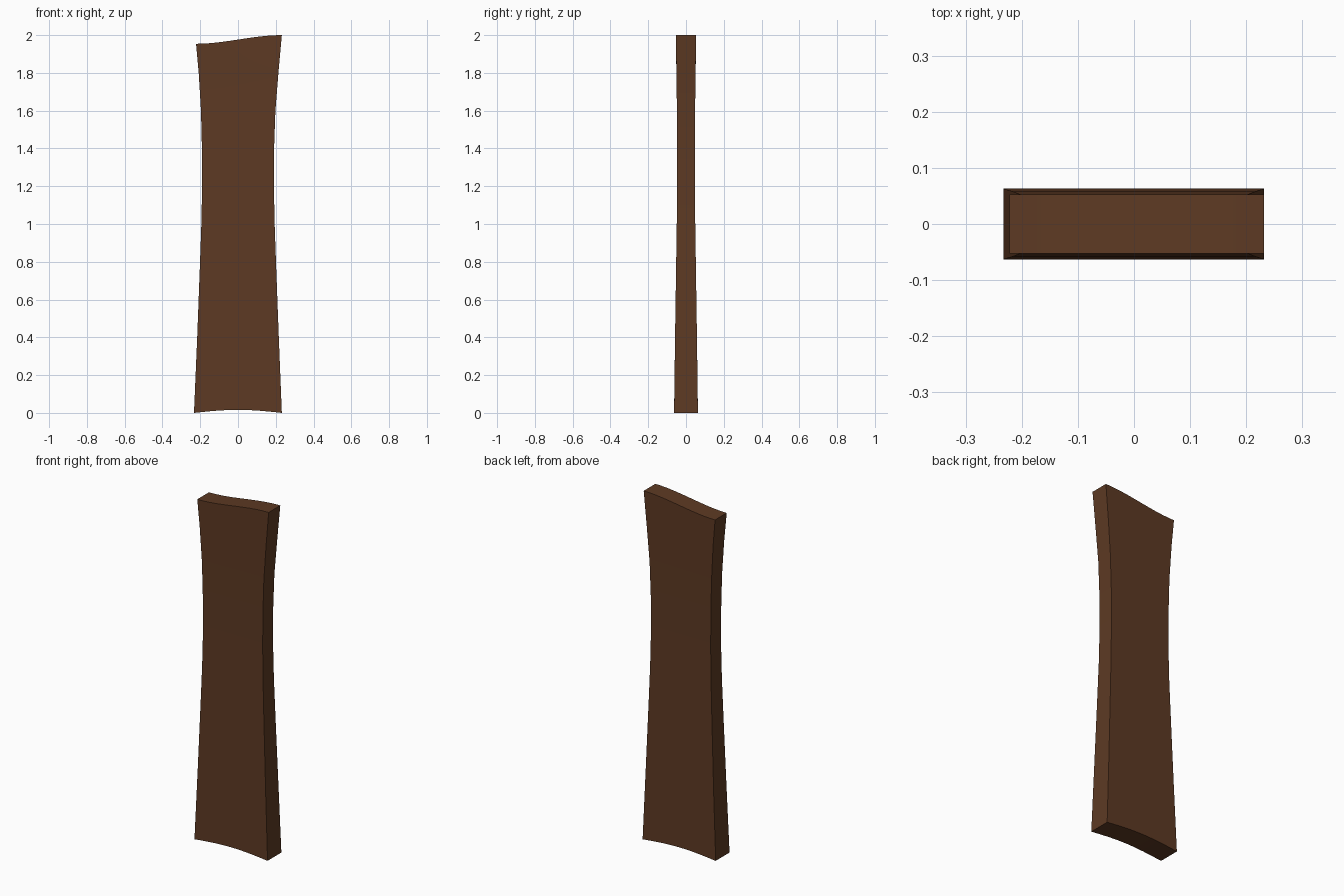
import bpy, bmesh, math

if "Cube" in bpy.data.objects:
    bpy.data.objects.remove(bpy.data.objects["Cube"])

# Side profile stations: height, left x, right x, half thickness
STATIONS = [
    (0.00, -0.233, 0.232, 0.063),
    (0.40, -0.216, 0.216, 0.058),
    (0.80, -0.201, 0.201, 0.052),
    (1.00, -0.194, 0.194, 0.049),
    (1.20, -0.190, 0.190, 0.047),
    (1.40, -0.191, 0.191, 0.047),
    (1.60, -0.196, 0.198, 0.048),
    (1.80, -0.208, 0.214, 0.051),
    (1.98, -0.222, 0.232, 0.053),
]
COLS = 12
last = len(STATIONS) - 1


def height(row, t):
    """Arched bottom edge, S-curved sloping top edge, level rows between."""
    if row == 0:
        return 0.016 * math.sin(math.pi * t)
    if row == last:
        return 1.954 + 0.046 * t * t * (3 - 2 * t)
    return STATIONS[row][0]


# Plank skin: a front and a back grid joined around the rim
bm = bmesh.new()
grid = {}
for r, (z, xl, xr, half) in enumerate(STATIONS):
    for c in range(COLS + 1):
        t = c / COLS
        for s in (-1, 1):
            grid[r, c, s] = bm.verts.new((xl + (xr - xl) * t, s * half, height(r, t)))

for r in range(last):
    for c in range(COLS):
        for s in (-1, 1):
            bm.faces.new([grid[r, c, s], grid[r, c + 1, s],
                          grid[r + 1, c + 1, s], grid[r + 1, c, s]])
    for c in (0, COLS):
        bm.faces.new([grid[r, c, -1], grid[r, c, 1],
                      grid[r + 1, c, 1], grid[r + 1, c, -1]])
for c in range(COLS):
    for r in (0, last):
        bm.faces.new([grid[r, c, -1], grid[r, c + 1, -1],
                      grid[r, c + 1, 1], grid[r, c, 1]])
bmesh.ops.recalc_face_normals(bm, faces=bm.faces)

mesh = bpy.data.meshes.new("wooden_plank")
bm.to_mesh(mesh)
bm.free()
plank = bpy.data.objects.new("wooden_plank", mesh)
bpy.context.collection.objects.link(plank)

# Dark brown wood
wood = bpy.data.materials.new("dark_wood")
wood.diffuse_color = (0.11, 0.042, 0.017, 1)
wood.use_nodes = True
wood.node_tree.nodes["Principled BSDF"].inputs["Base Color"].default_value = wood.diffuse_color
mesh.materials.append(wood)

# Smooth faces with crisp rim edges
bpy.context.view_layer.objects.active = plank
plank.select_set(True)
bpy.ops.object.shade_smooth_by_angle(angle=math.radians(30))
